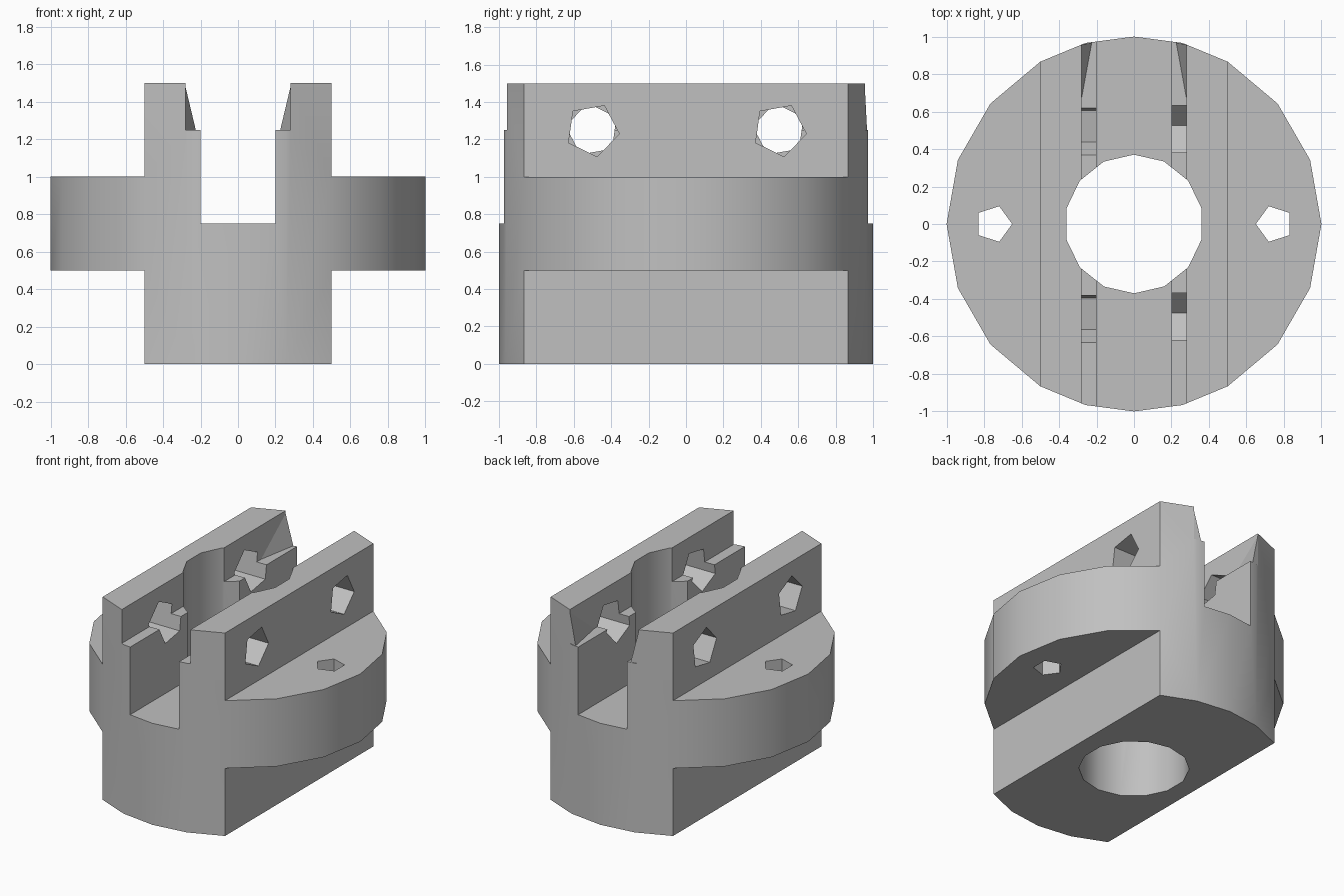
import bpy, bmesh, math

cube = bpy.data.objects.get("Cube")
if cube:
    bpy.data.objects.remove(cube, do_unlink=True)

grey = bpy.data.materials.new("plain grey")
grey.use_nodes = True
colour = (0.53, 0.53, 0.53, 1)
grey.diffuse_color = colour
grey.node_tree.nodes["Principled BSDF"].inputs["Base Color"].default_value = colour


def make_object(name, bm):
    bmesh.ops.recalc_face_normals(bm, faces=bm.faces)
    mesh = bpy.data.meshes.new(name)
    bm.to_mesh(mesh)
    bm.free()
    mesh.materials.append(grey)
    obj = bpy.data.objects.new(name, mesh)
    bpy.context.collection.objects.link(obj)
    return obj


def prism(name, outline, low, high, along_x=False):
    """Extrude an outline along z, or along x with the outline in y and z."""
    bm = bmesh.new()
    place = (lambda a, b, c: (c, a, b)) if along_x else (lambda a, b, c: (a, b, c))
    face = bm.faces.new([bm.verts.new(place(a, b, low)) for a, b in outline])
    grown = bmesh.ops.extrude_face_region(bm, geom=[face])["geom"]
    shift = place(0, 0, high - low)
    bmesh.ops.translate(bm, vec=shift, verts=[v for v in grown if isinstance(v, bmesh.types.BMVert)])
    return make_object(name, bm)


def ring(radius, angles, ca=0, cb=0):
    return [(ca + radius * math.cos(math.radians(a)), cb + radius * math.sin(math.radians(a))) for a in angles]


def pentagon(radius, start, ca, cb):
    return ring(radius, [start + 72 * i for i in range(5)], ca, cb)


def rect(x0, x1, y0=-1.5, y1=1.5):
    return [(x0, y0), (x1, y0), (x1, y1), (x0, y1)]


def cut(body, cutter):
    cutter.hide_render = True
    mod = body.modifiers.new("cut", "BOOLEAN")
    mod.operation = "DIFFERENCE"
    mod.solver = "EXACT"
    mod.object = cutter
    bpy.context.view_layer.objects.active = body
    bpy.ops.object.modifier_apply(modifier=mod.name)
    bpy.data.objects.remove(cutter, do_unlink=True)


# Round body
half = [0, 20, 40, 60, 75, 90, 105, 120, 140, 160]
body = prism("coupling_body", ring(1, half + [a + 180 for a in half]), 0, 1.5)

# Side cuts leave a flange between a lower tongue and two upper jaws
for x0, x1 in ((0.5, 1.5), (-1.5, -0.5)):
    cut(body, prism("lower_side_cutter", rect(x0, x1), -0.5, 0.5))
    cut(body, prism("upper_side_cutter", rect(x0, x1), 1.0, 2.0))

# Stepped slot and central bore
cut(body, prism("slot_cutter", rect(-0.2, 0.2), 0.75, 2))
cut(body, prism("wide_slot_cutter", rect(-0.28, 0.28), 1.25, 2))
cut(body, prism("bore_cutter", ring(0.37, [i * 360 / 14 + 13 for i in range(14)]), -0.5, 2))

# Bolt holes through the flange and the jaws
for side in (1, -1):
    start = 108 if side > 0 else 0
    cut(body, prism("flange_hole_cutter", pentagon(0.1, start, side * 0.75, 0), 0.3, 1.2))
    for y in (-0.5, 0.5):
        low, high = (0.1, 0.8) if side > 0 else (-0.8, -0.1)
        start = 64 if side > 0 else 28
        cut(body, prism("jaw_hole_cutter", pentagon(0.145, start, y, 1.25), low, high, True))

# Small sloping wedges on the ledges at the back
for name, s in (("left_ledge_wedge", 1), ("right_ledge_wedge", -1)):
    bm = bmesh.new()
    points = [(0.285, 0.955, 1.5), (0.285, 0.64, 1.248), (0.285, 0.955, 1.248), (0.225, 0.968, 1.248)]
    for x, y, z in points:
        bm.verts.new((s * x, y, z))
    bmesh.ops.convex_hull(bm, input=bm.verts)
    make_object(name, bm)

# Smooth the round walls and keep the corners sharp
bpy.ops.object.select_all(action="DESELECT")
body.select_set(True)
bpy.context.view_layer.objects.active = body
bpy.ops.object.shade_smooth_by_angle(angle=math.radians(30))
